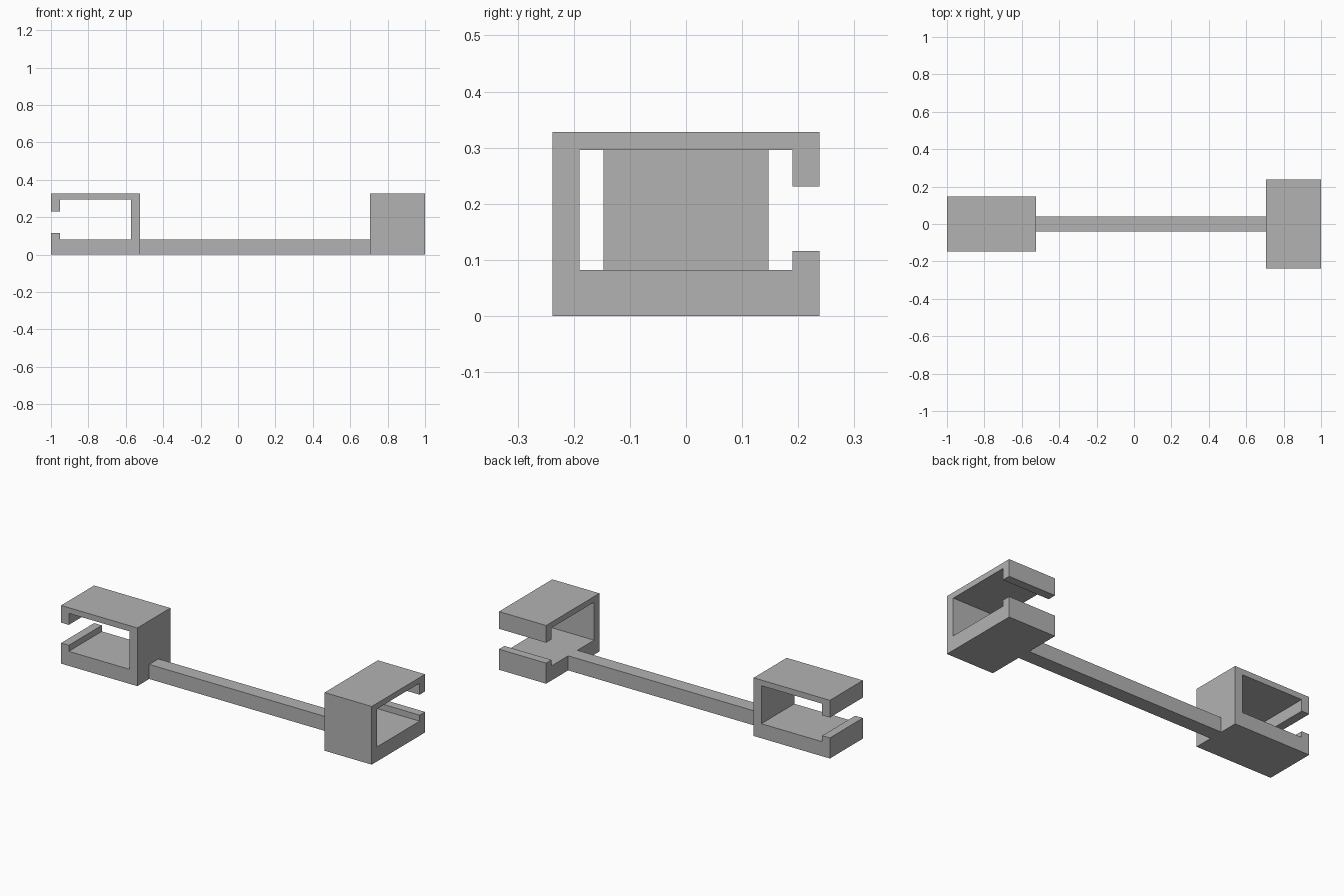
import bpy
import bmesh
from mathutils import Vector

cube = bpy.data.objects.get("Cube")
if cube:
    bpy.data.objects.remove(cube)

# Single matte grey
grey = bpy.data.materials.new("plain grey")
grey.use_nodes = True
colour = (0.45, 0.45, 0.45, 1)
grey.diffuse_color = colour
grey.node_tree.nodes["Principled BSDF"].inputs["Base Color"].default_value = colour

HEIGHT, FLOOR, ROOF = 0.328, 0.082, 0.296
DEPTH, WALL = 0.475, 0.048
LIP_LOW, LIP_HIGH = 0.116, 0.231
WIDTH = 0.294


def extrude_profile(name, points, along):
    """Make a solid from a flat outline pushed along a vector."""
    bm = bmesh.new()
    face = bm.faces.new([bm.verts.new(p) for p in points])
    result = bmesh.ops.extrude_face_region(bm, geom=[face], use_keep_orig=True)
    moved = [v for v in result["geom"] if isinstance(v, bmesh.types.BMVert)]
    bmesh.ops.translate(bm, verts=moved, vec=along)
    bmesh.ops.recalc_face_normals(bm, faces=bm.faces)
    mesh = bpy.data.meshes.new(name)
    bm.to_mesh(mesh)
    bm.free()
    mesh.materials.append(grey)
    obj = bpy.data.objects.new(name, mesh)
    bpy.context.collection.objects.link(obj)
    return obj


def clip(name, origin, opening, along):
    """C-shaped holder: back wall at origin, lipped mouth toward opening."""
    inner, lip = WALL, DEPTH - WALL
    outline = [(0, 0), (DEPTH, 0), (DEPTH, LIP_LOW), (lip, LIP_LOW),
               (lip, FLOOR), (inner, FLOOR), (inner, ROOF), (lip, ROOF),
               (lip, LIP_HIGH), (DEPTH, LIP_HIGH), (DEPTH, HEIGHT), (0, HEIGHT)]
    up = Vector((0, 0, 1))
    points = [Vector(origin) + Vector(opening) * d + up * z for d, z in outline]
    return extrude_profile(name, points, Vector(along) * WIDTH)


# Holder opening outward at one end, holder opening to the back at the other
right_clip = clip("right_clip", (DEPTH - 1, -WIDTH / 2, 0), (-1, 0, 0), (0, 1, 0))
left_clip = clip("left_clip", (1 - WIDTH, -DEPTH / 2, 0), (0, 1, 0), (1, 0, 0))

# Bar joining the two holders
start, end, half = DEPTH - 1, 1 - WIDTH, 0.041
section = [(start, -half, 0), (start, half, 0), (start, half, FLOOR), (start, -half, FLOOR)]
extrude_profile("connecting_bar", section, Vector((end - start, 0, 0)))
